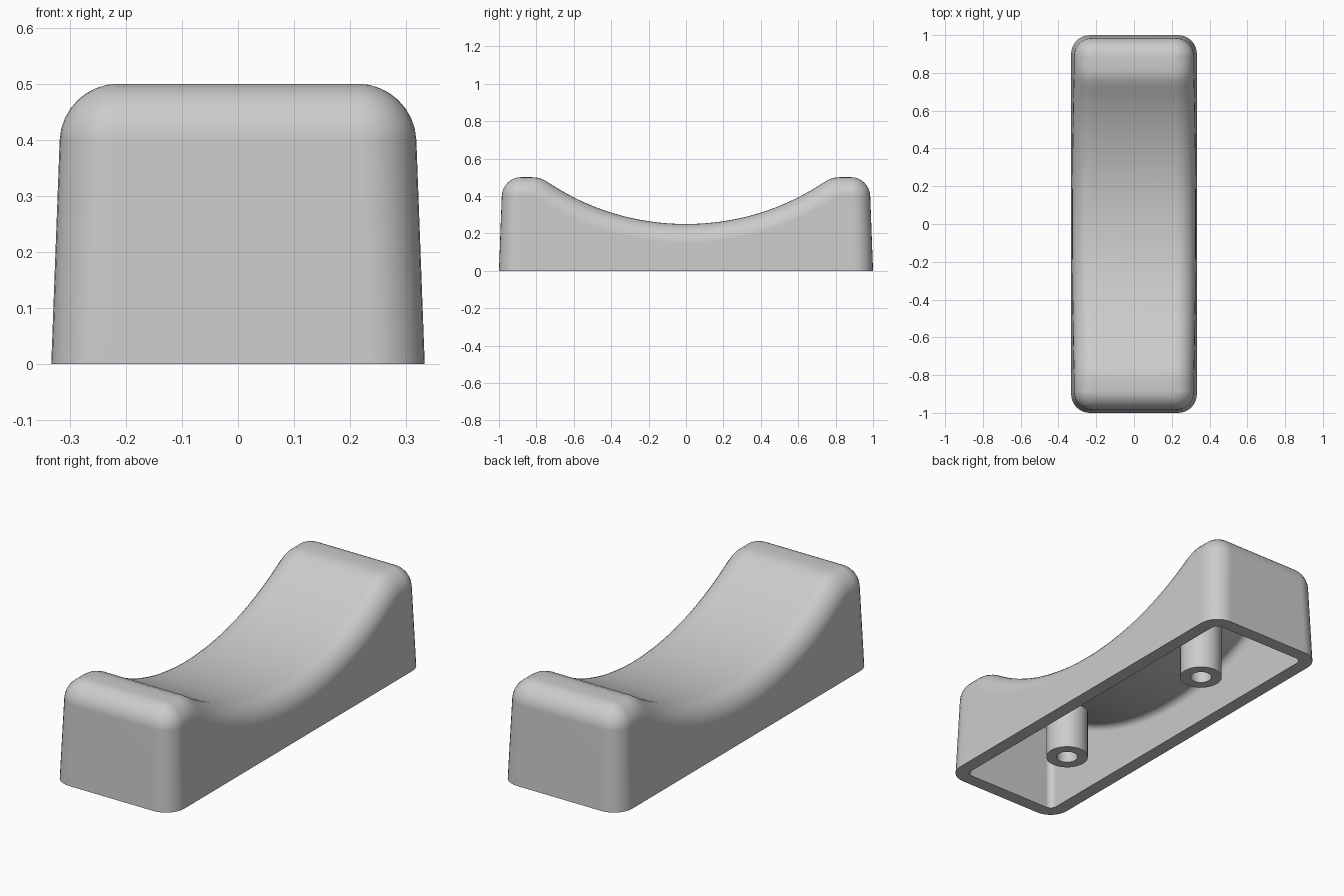
import bpy, bmesh, math

cube = bpy.data.objects.get("Cube")
if cube:
    bpy.data.objects.remove(cube)

HX, HY, TOP, DIP = 0.333, 1.0, 0.5, 0.25   # half width, half length, end and middle heights
CREST = 0.79                               # where the hollow meets the flat ends
RADIUS = (CREST**2 + (TOP - DIP)**2) / (2 * (TOP - DIP))
DRAFT = 0.0375                             # wall lean per unit of height
WALL = 0.067
SIDE, ARC = 56, 8                          # samples per long side, per rounding

grey = bpy.data.materials.new("light grey")
grey.use_nodes = True
grey.diffuse_color = (0.6, 0.6, 0.6, 1)
grey.node_tree.nodes["Principled BSDF"].inputs["Base Color"].default_value = (0.6, 0.6, 0.6, 1)


def height(y, depth):
    """Top surface lowered by depth along its normal, with a softened crest."""
    flat = TOP - depth
    hollow = DIP + RADIUS - math.sqrt((RADIUS + depth)**2 - y * y)
    k = 0.03
    blend = max(k - abs(flat - hollow), 0) / k
    return min(flat, hollow) - blend * blend * k / 4


def half_outline(inset, corner):
    """Right half of a rounded rectangle, from front to back."""
    hx, hy = HX - inset, HY - inset
    cx, cy = hx - corner, hy - corner
    angles = [math.pi / 2 * i / ARC for i in range(ARC + 1)]
    front = [(cx + corner * math.sin(a), -cy - corner * math.cos(a)) for a in angles]
    side = [(hx, -cy + 2 * cy * i / SIDE) for i in range(1, SIDE)]
    back = [(x, -y) for x, y in reversed(front)]
    return front + side + back


def ring(bm, inset, corner, depth):
    """Closed loop on the shell; depth None puts it on the ground."""
    half = half_outline(inset, corner)
    loop = []
    for sign, points in ((1, half), (-1, half[::-1])):
        for x, y in points:
            z = 0 if depth is None else height(y, depth)
            loop.append(bm.verts.new((sign * (x - DRAFT * z), y * (1 - DRAFT * z), z)))
    return loop


def bridge(bm, a, b):
    n = len(a)
    for i in range(n):
        j = (i + 1) % n
        bm.faces.new((a[i], a[j], b[j], b[i]))


def skin(bm, inset, corner, fillet):
    """Walls, rolled top edge and top; returns the ground loop."""
    base = ring(bm, inset, corner, None)
    last = base
    for i in range(ARC + 1):
        a = math.pi / 2 * i / ARC
        d = fillet * (1 - math.cos(a))
        loop = ring(bm, inset + d, corner - d, inset + fillet * (1 - math.sin(a)))
        bridge(bm, last, loop)
        last = loop
    n = len(last)
    for i in range(n // 2 - 1):
        bm.faces.new((last[i], last[i + 1], last[n - 2 - i], last[n - 1 - i]))
    return base


def finish(name, bm, location=(0, 0, 0)):
    bmesh.ops.remove_doubles(bm, verts=bm.verts, dist=0.0002)
    bmesh.ops.recalc_face_normals(bm, faces=bm.faces)
    mesh = bpy.data.meshes.new(name)
    bm.to_mesh(mesh)
    bm.free()
    mesh.materials.append(grey)
    obj = bpy.data.objects.new(name, mesh)
    obj.location = location
    bpy.context.collection.objects.link(obj)
    bpy.ops.object.select_all(action='DESELECT')
    obj.select_set(True)
    bpy.context.view_layer.objects.active = obj
    bpy.ops.object.shade_smooth_by_angle(angle=math.radians(35))
    normals = obj.modifiers.new("Even Normals", 'WEIGHTED_NORMAL')
    normals.keep_sharp = True
    return obj


# Hollow handle body: outer skin, inner skin and the flat rim between them
bm = bmesh.new()
outer = skin(bm, 0, 0.1, 0.1)
inner = skin(bm, WALL, 0.033, 0.033)
bridge(bm, outer, inner)
finish("handle_shell", bm)


# Screw posts with blind holes, rooted in the shell's ceiling
def screw_post(name, y):
    bm = bmesh.new()
    n = 40
    loops = []
    for r, z in ((0.1, 0.3), (0.1, 0), (0.05, 0), (0.05, 0.25)):
        loops.append([bm.verts.new((r * math.cos(2 * math.pi * i / n),
                                    r * math.sin(2 * math.pi * i / n), z)) for i in range(n)])
    for a, b in zip(loops, loops[1:]):
        bridge(bm, a, b)
    bm.faces.new(loops[0])
    bm.faces.new(loops[-1])
    finish(name, bm, (0, y, 0))


screw_post("front_screw_post", -0.5)
screw_post("back_screw_post", 0.5)
